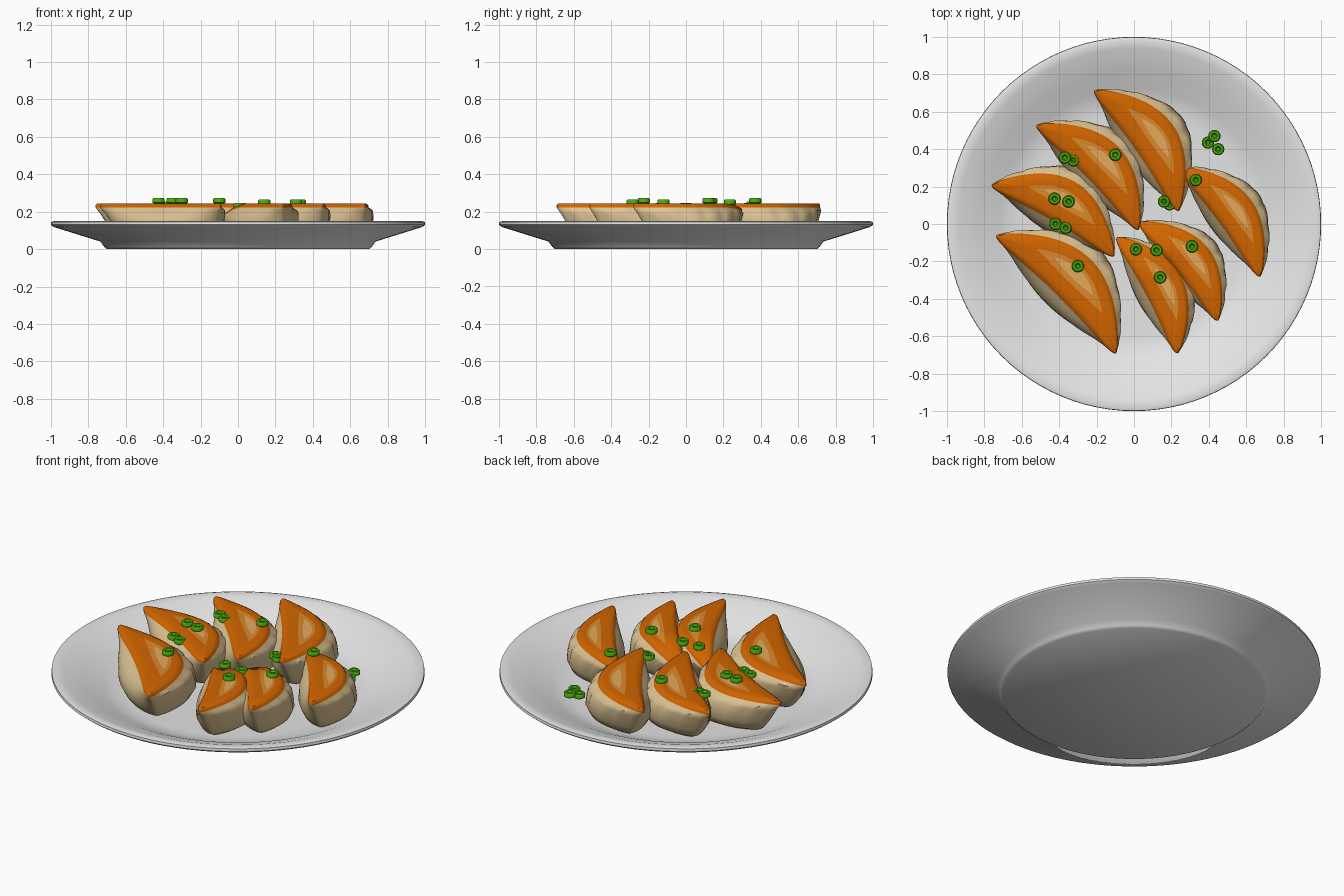
import bpy, bmesh, math
from mathutils import Vector

if "Cube" in bpy.data.objects:
    bpy.data.objects.remove(bpy.data.objects["Cube"])


def material(name, rgb):
    m = bpy.data.materials.new(name)
    m.diffuse_color = (*rgb, 1)
    m.use_nodes = True
    m.node_tree.nodes["Principled BSDF"].inputs["Base Color"].default_value = m.diffuse_color
    return m


PORCELAIN = material("porcelain white", (0.79, 0.79, 0.79))
DOUGH = material("dough beige", (0.74, 0.56, 0.30))
CRUST = material("fried orange", (0.64, 0.13, 0.0))
GOLD = material("golden orange", (0.70, 0.25, 0.025))
TAN = material("toasted tan", (0.78, 0.40, 0.11))
GREEN = material("onion green", (0.07, 0.42, 0.004))


def finish(name, bm, mats, angle=40):
    bmesh.ops.recalc_face_normals(bm, faces=bm.faces)
    mesh = bpy.data.meshes.new(name)
    bm.to_mesh(mesh)
    bm.free()
    for m in mats:
        mesh.materials.append(m)
    ob = bpy.data.objects.new(name, mesh)
    bpy.context.collection.objects.link(ob)
    bpy.ops.object.select_all(action='DESELECT')
    ob.select_set(True)
    bpy.context.view_layer.objects.active = ob
    bpy.ops.object.shade_smooth_by_angle(angle=math.radians(angle))
    return ob


def loft(bm, rings, paint):
    """Join equal rings with quads, cap both ends; paint[i] colours band i."""
    vs = [[bm.verts.new(p) for p in r] for r in rings]
    n = len(vs[0])
    for i in range(len(vs) - 1):
        for j in range(n):
            k = (j + 1) % n
            f = bm.faces.new((vs[i][j], vs[i][k], vs[i + 1][k], vs[i + 1][j]))
            f.material_index = paint[i]
    bm.faces.new(vs[0][::-1]).material_index = paint[0]
    bm.faces.new(vs[-1]).material_index = paint[-1]


def lathe(name, profile, steps, mat, angle=40):
    rings = [[(r * math.cos(2 * math.pi * j / steps), r * math.sin(2 * math.pi * j / steps), z)
              for j in range(steps)] for r, z in profile]
    bm = bmesh.new()
    loft(bm, rings, [0] * len(profile))
    return finish(name, bm, [mat], angle)


# Plate: flat foot, sloping underside, rolled rim, shallow well
lathe("plate", [(0.70, 0.0), (0.715, 0.012), (0.735, 0.04), (0.985, 0.118), (1.0, 0.13),
                (0.998, 0.145), (0.98, 0.15), (0.94, 0.142), (0.82, 0.10), (0.72, 0.055),
                (0.66, 0.035), (0.60, 0.03)], 96, PORCELAIN)

# Dumpling levels: height, length factor, outer bulge, inner bulge, tip half width, pleat depth
LEVELS = [
    (0.030, 0.62, 0.28, -0.01, 0.01, 0.0),
    (0.050, 0.72, 0.325, -0.04, 0.015, 0.0),
    (0.095, 0.80, 0.35, -0.06, 0.02, 0.004),
    (0.145, 0.88, 0.34, -0.05, 0.022, 0.007),
    (0.185, 0.94, 0.325, -0.02, 0.024, 0.010),
    (0.208, 0.98, 0.300, 0.01, 0.025, 0.010),
    (0.222, 1.00, 0.262, 0.03, 0.026, 0.0),
    (0.236, 1.00, 0.252, 0.04, 0.024, 0.0),
    (0.244, 0.98, 0.235, 0.06, 0.014, 0.0),
    (0.242, 0.55, 0.220, 0.105, 0.0, 0.0),
    (0.241, 0.33, 0.200, 0.135, 0.0, 0.0),
]
PAINT = [0, 0, 0, 0, 0, 0, 1, 1, 1, 2, 3]
STEPS = 96


def dumpling(name, a, b, bulge, droop):
    """Crescent between tips a and b; droop lowers the end at a."""
    a, b = Vector(a), Vector(b)
    mid, length = (a + b) / 2, (b - a).length
    along = (b - a).normalized()
    side = Vector((-along.y, along.x))
    rings = []
    for i, (z, k, outer, inner, w, pleat) in enumerate(LEVELS):
        centre = (outer + inner) / 2 * length * bulge
        half = (outer - inner) / 2 * length * bulge
        neck, taper = (1.1, 2.2) if i > 5 else (0.9, 1.7)
        ring = []
        for j in range(STEPS):
            th = 2 * math.pi * j / STEPS
            u, s = math.cos(th), math.sin(th)
            sg = 1 if s >= 0 else -1
            n = centre * max(0, 1 - (k * u) ** 2) ** neck
            n += sg * (half * abs(s) ** taper + w * math.sqrt(max(0, 1 - u ** 8)))
            if s > 0:  # pinched pleats on the bulging side only
                n -= pleat * max(0, math.cos(th * 18)) * s
            p = mid + along * (u * k * length / 2) + side * n
            t = max(0, (-u * k - 0.25) / 0.75)
            ring.append((p.x, p.y, 0.03 + (z - 0.03) * (1 - droop * t * t)))
        rings.append(ring)
    bm = bmesh.new()
    loft(bm, rings, PAINT)
    return finish(name, bm, [DOUGH, CRUST, GOLD, TAN], 50)


DUMPLINGS = [
    ((-0.735, -0.06), (-0.095, -0.69), 1.0, 0.0),
    ((-0.76, 0.21), (-0.105, -0.17), 1.06, 0.0),
    ((-0.52, 0.53), (0.025, -0.03), 1.0, 0.0),
    ((-0.21, 0.715), (0.24, 0.07), 1.02, 0.0),
    ((0.25, 0.30), (0.675, -0.28), 0.93, 0.15),
    ((0.03, 0.01), (0.45, -0.515), 0.98, 0.42),
    ((-0.09, -0.07), (0.235, -0.69), 0.98, 0.42),
]
for i, spec in enumerate(DUMPLINGS, 1):
    dumpling(f"dumpling_{i}", *spec)

# Chopped spring onion: little hollow slices
ONIONS = [
    (-0.10, 0.37, 0.244), (-0.30, -0.225, 0.244), (-0.425, 0.135, 0.244), (-0.35, 0.12, 0.244),
    (-0.37, 0.355, 0.225), (-0.325, 0.34, 0.218), (-0.42, 0.0, 0.218), (-0.365, -0.02, 0.216),
    (0.16, 0.12, 0.215), (0.19, 0.105, 0.21), (0.33, 0.235, 0.236), (0.31, -0.12, 0.238),
    (0.01, -0.135, 0.218), (0.12, -0.14, 0.212), (0.14, -0.285, 0.236),
    (0.43, 0.47, 0.055), (0.395, 0.435, 0.045), (0.45, 0.40, 0.05),
]
SLICE = [(0.026, 0), (0.033, 0.005), (0.033, 0.022), (0.028, 0.028), (0.016, 0.028),
         (0.011, 0.023), (0.009, 0.016)]
for i, spot in enumerate(ONIONS, 1):
    lathe(f"onion_slice_{i}", SLICE, 16, GREEN).location = spot
